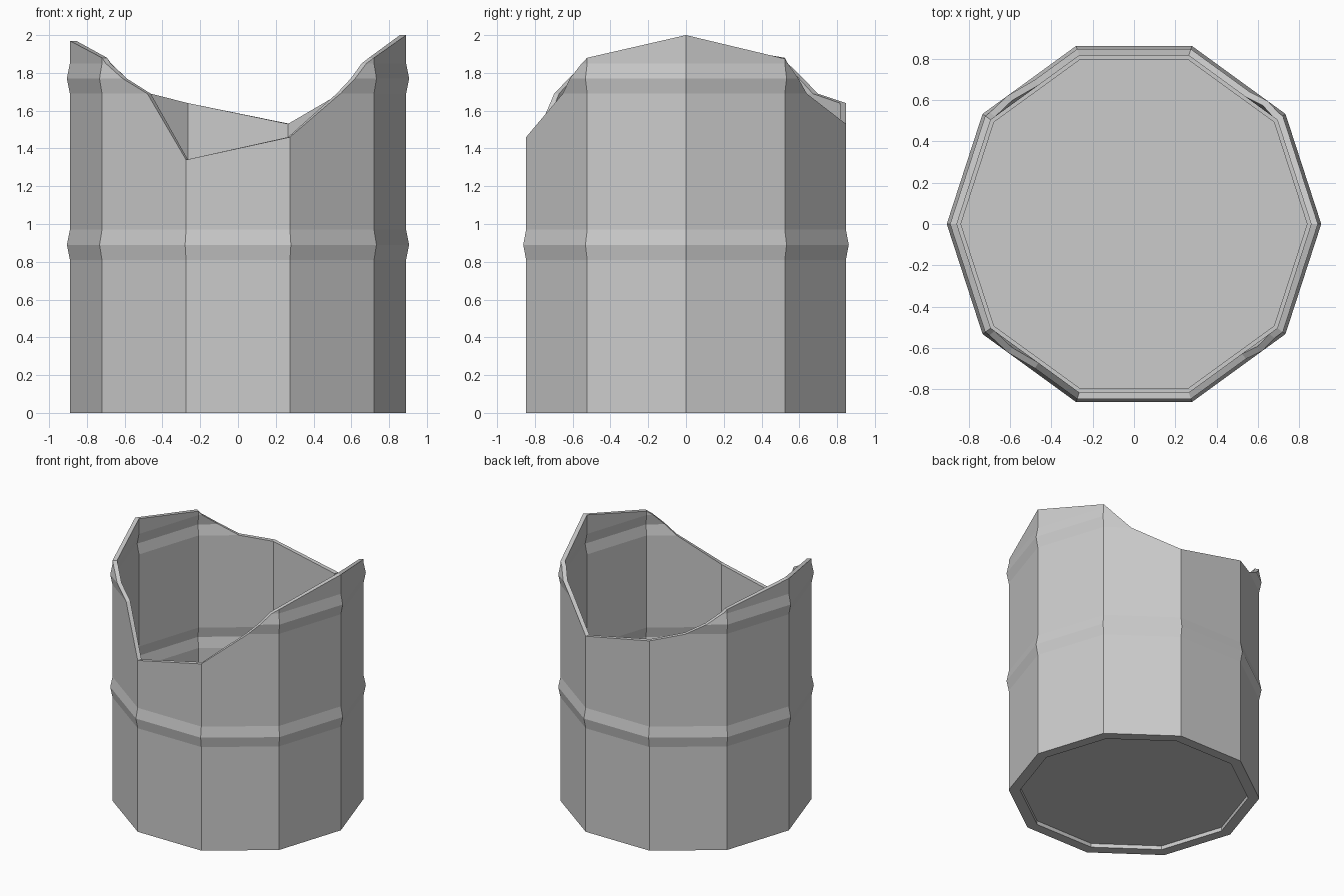
import bpy, bmesh, math
from mathutils import Vector

cube = bpy.data.objects.get("Cube")
if cube:
    bpy.data.objects.remove(cube, do_unlink=True)

SIDES, RADIUS, WALL, RIB = 10, 0.89, 0.033, 0.016

# Broken rim height at each corner of the ten-sided wall
CORNERS = [2.0, 1.875, 1.53, 1.64, 1.88, 1.97, 1.88, 1.34, 1.46, 1.88]
# Kinks where the break crosses the upper rib: side -> (fraction along, height)
KINKS = {
    1: [(0.05, 1.85), (0.19, 1.77), (0.36, 1.69)],
    3: [(0.46, 1.69), (0.73, 1.77), (0.95, 1.85)],
    6: [(0.045, 1.85), (0.27, 1.77), (0.54, 1.69)],
    8: [(0.6, 1.69), (0.75, 1.77), (0.91, 1.85)],
}


def wall_profile(radius):
    """Straight wall with two pointed ribs, as (radius, height)."""
    points = []
    for z in (0.89, 1.77):
        points += [(radius, z - 0.08), (radius + RIB, z), (radius, z + 0.08)]
    return points + [(radius, 2.1)]


def clip(profile, top):
    """Cut a profile off at the broken rim, keeping its point count."""
    result, end = [], None
    for i, (r, z) in enumerate(profile):
        if end is None and z > top:
            r0, z0 = profile[i - 1]
            f = (top - z0) / (z - z0)
            end = (r0 + (r - r0) * f, top)
        result.append(end or (r, z))
    return result


# Outer and inner skins, each starting at the centre of the recessed base
outer = [(0, 0.03), (0.81, 0.03), (0.81, 0), (RADIUS, 0)] + wall_profile(RADIUS)
inner = [(0, 0.063), (0.84, 0.063), (0.84, WALL), (RADIUS - WALL, WALL)]
inner += wall_profile(RADIUS - WALL)

bm = bmesh.new()
cache = {}


def vert(co):
    key = tuple(round(c, 4) + 0.0 for c in co)
    if key not in cache:
        cache[key] = bm.verts.new(co)
    return cache[key]


def section(side, t, top):
    """Closed cross-section at a fraction t along one flat side."""
    a, b = (Vector((math.cos(k * math.tau / SIDES), math.sin(k * math.tau / SIDES), 0))
            for k in (side, side + 1))
    direction = a.lerp(b, t)
    points = clip(outer, top) + clip(inner, top)[::-1]
    return [vert(direction * r + Vector((0, 0, z))) for r, z in points]


# Barrel: join neighbouring cross-sections around the wall
for side in range(SIDES):
    cuts = [(0, CORNERS[side])] + KINKS.get(side, []) + [(1, CORNERS[(side + 1) % SIDES])]
    strips = [section(side, t, top) for t, top in cuts]
    for left, right in zip(strips, strips[1:]):
        for i in range(len(left) - 1):
            loop = list(dict.fromkeys((left[i], right[i], right[i + 1], left[i + 1])))
            if len(loop) > 2 and not bm.faces.get(loop):
                bm.faces.new(loop)

bmesh.ops.recalc_face_normals(bm, faces=bm.faces[:])
bmesh.ops.dissolve_limit(bm, angle_limit=math.radians(0.5),
                         verts=bm.verts[:], edges=bm.edges[:])

mesh = bpy.data.meshes.new("broken_barrel")
bm.to_mesh(mesh)
bm.free()
barrel = bpy.data.objects.new("broken_barrel", mesh)
bpy.context.collection.objects.link(barrel)

# Plain grey metal
grey = bpy.data.materials.new("grey_metal")
grey.use_nodes = True
color = (0.6, 0.6, 0.6, 1)
grey.diffuse_color = color
grey.node_tree.nodes["Principled BSDF"].inputs["Base Color"].default_value = color
mesh.materials.append(grey)
